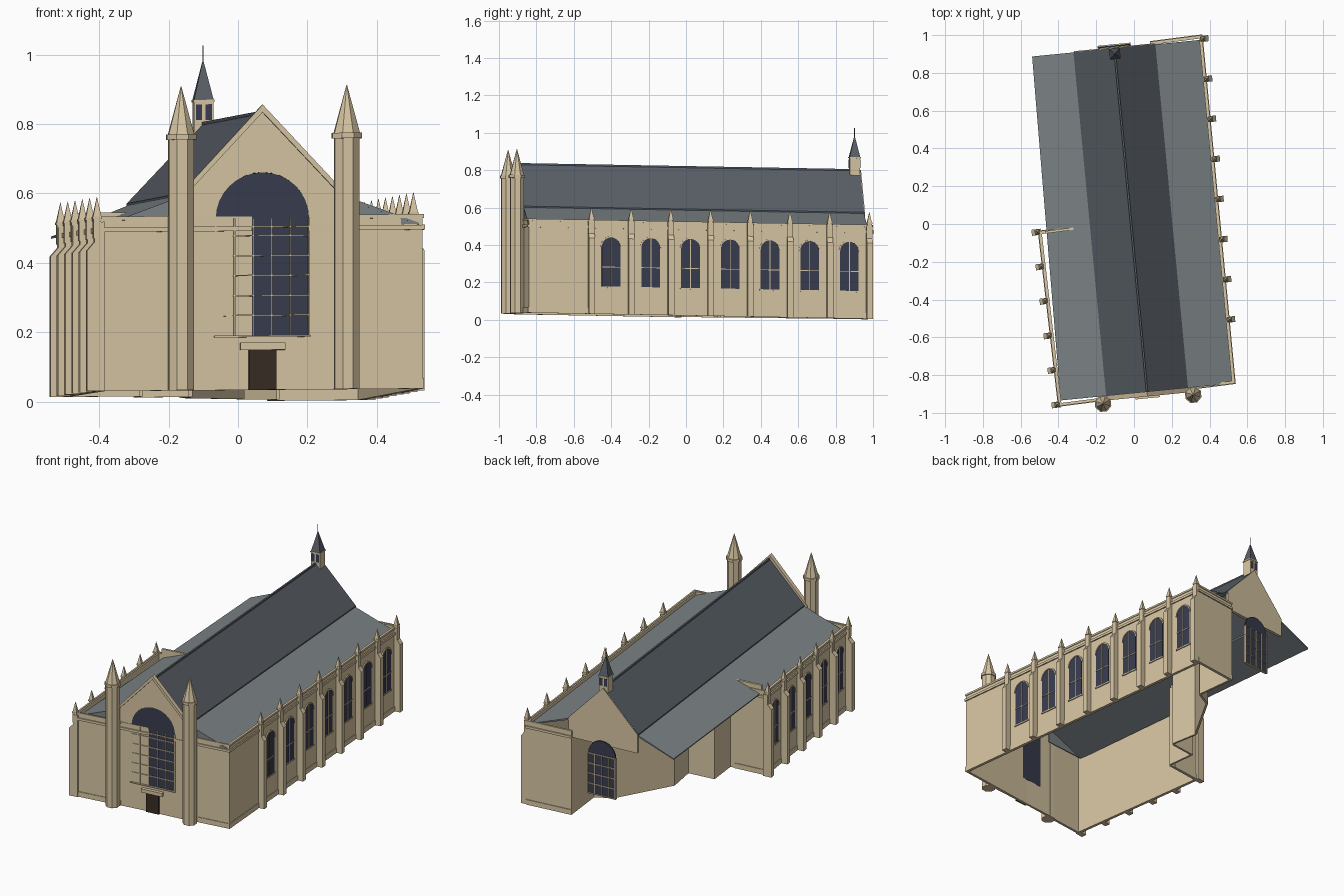
import bpy, bmesh, math
from mathutils import Matrix, Vector

if "Cube" in bpy.data.objects:
    bpy.data.objects.remove(bpy.data.objects["Cube"])

# Local frame: u across the front, v toward the back, z up (plan is slightly skewed)
M = Matrix(((0.9918, -0.0945, 0, 0.07),
            (0.128, 0.9955, 0, -0.90),
            (0.008, -0.018, 1, 0.034),
            (0, 0, 0, 1)))


def mat(name, c):
    m = bpy.data.materials.new(name)
    m.diffuse_color = (*c, 1)
    m.use_nodes = True
    m.node_tree.nodes["Principled BSDF"].inputs["Base Color"].default_value = m.diffuse_color
    return m


STONE = mat("stone", (0.68, 0.56, 0.365))
SLATE = mat("dark_slate", (0.10, 0.115, 0.135))
LEAD = mat("lead_roof", (0.20, 0.225, 0.235))
GLASS = mat("glass", (0.04, 0.045, 0.075))
WOOD = mat("door_wood", (0.04, 0.025, 0.018))


class Part:
    """Collects solids in local coordinates and turns them into one object."""
    def __init__(self, name, material):
        self.name, self.mat, self.bm = name, material, bmesh.new()

    def prism(self, pts, vec):
        f = self.bm.faces.new([self.bm.verts.new(p) for p in pts])
        r = bmesh.ops.extrude_face_region(self.bm, geom=[f], use_keep_orig=True)
        vs = [g for g in r["geom"] if isinstance(g, bmesh.types.BMVert)]
        bmesh.ops.translate(self.bm, verts=vs, vec=Vector(vec))

    def box(self, u0, u1, v0, v1, z0, z1):
        self.prism([(u0, v0, z0), (u1, v0, z0), (u1, v1, z0), (u0, v1, z0)], (0, 0, z1 - z0))

    def cone(self, u, v, z0, z1, r0, r1, n=8):
        rot = Matrix.Rotation(math.pi / n, 4, 'Z')
        bmesh.ops.create_cone(self.bm, cap_ends=True, segments=n, radius1=r0, radius2=r1,
                              depth=z1 - z0,
                              matrix=Matrix.Translation((u, v, (z0 + z1) / 2)) @ rot)

    def done(self, square=False):
        """square: part follows the nave axis instead of the skewed outer walls."""
        bmesh.ops.recalc_face_normals(self.bm, faces=self.bm.faces)
        for p in (w.co for w in self.bm.verts):
            if square:
                p.y -= 0.03 * (p.x + 0.03)
            elif p.x < -0.4:                # left side splays outward toward the back
                p.x -= 0.02 * max(p.y, 0)
            elif p.x > 0.4:
                p.x -= 0.005
        me = bpy.data.meshes.new(self.name)
        self.bm.transform(M)
        self.bm.to_mesh(me)
        self.bm.free()
        me.materials.append(self.mat)
        bpy.context.collection.objects.link(bpy.data.objects.new(self.name, me))


def arc(half, spring, rise, a0=0, a1=180, n=12):
    angs = [math.radians(a0 + (a1 - a0) * i / n) for i in range(n + 1)]
    return [(half * math.cos(a), spring + rise * math.sin(a)) for a in angs]


def arched(half, sill, spring, rise):
    return [(-half, sill), (half, sill)] + arc(half, spring, rise)


W, L, T = 0.47, 1.845, 0.013        # half width, length, wall thickness
LEFT_END, TOP = 0.925, 0.50
RIDGE, EAVE, EAVE_U, LOW_Z = 0.80, 0.572, 0.218, 0.478

# outer walls, with plinth and cornice strips
walls, trim = Part("aisle_walls", STONE), Part("plinth_and_cornice", STONE)
for u0, u1, v0, v1 in ((W - T, W, 0, L), (-W, -W + T, 0, LEFT_END), (-W, W, 0, 0.011),
                       (0.19, W, L - T, L), (-W, -0.27, LEFT_END - T, LEFT_END)):
    walls.box(u0, u1, v0, v1, 0, TOP)
for z0, z1, p in ((0, 0.03, 0.004), (0.458, 0.472, 0.007), (0.492, TOP + 0.003, 0.004)):
    trim.box(W - 0.005, W + p, -p, L + p, z0, z1)
    trim.box(-W - p, -W + 0.005, -p, LEFT_END + p, z0, z1)
    trim.box(0.2, W, -p, 0.005, z0, z1)
    trim.box(-W, -0.2, -p, 0.005, z0, z1)
    trim.box(0.19, W, L - 0.005, L + p, z0, z1)
    trim.box(-W, -0.3, LEFT_END - 0.005, LEFT_END + p, z0, z1)
trim.box(-0.2, -0.03, -0.007, 0.005, 0.458, 0.472)
trim.box(0.135, 0.2, -0.01, 0.005, 0.458, 0.472)
trim.box(-0.44, -0.28, LEFT_END - T, LEFT_END, TOP, 0.53)
walls.done()
trim.done()

# stepped inner walls at the open back left side
inner = Part("stepped_inner_walls", STONE)
path = [(-0.27, 0.925), (-0.27, 1.1), (-0.11, 1.1), (-0.12, 1.27),
        (0.09, 1.56), (0.19, 1.6), (0.19, L)]
for a, b in zip(path, path[1:]):
    n = Vector((b[1] - a[1], a[0] - b[0])).normalized() * 0.012
    inner.prism([(*a, 0), (*b, 0), (b[0] + n.x, b[1] + n.y, 0), (a[0] + n.x, a[1] + n.y, 0)],
                (0, 0, 0.5))
inner.done()

# nave and aisle roofs as thin sheets, aisle ends closed at the front
nave, aisle = Part("nave_roof", SLATE), Part("aisle_roofs", LEAD)
for s, out in ((-1, 0.46), (1, 0.455)):
    nave.prism([(0, 0.008, RIDGE), (s * EAVE_U, 0.008, EAVE), (s * EAVE_U, 0.008, EAVE - 0.01),
                (0, 0.008, RIDGE - 0.012)], (0, L - 0.012, 0))
    aisle.prism([(s * 0.2, 0.012, EAVE), (s * out, 0.012, LOW_Z), (s * out, 0.012, LOW_Z - 0.006),
                 (s * 0.2, 0.012, EAVE - 0.01)], (0, L - 0.018, 0))
    aisle.prism([(s * 0.2, 0.013, EAVE - 0.004), (s * out, 0.013, LOW_Z - 0.004),
                 (s * 0.2, 0.013, LOW_Z - 0.004)], (0, 0.004, 0))
for p in (w.co for w in aisle.bm.verts):    # left eave runs in slightly toward the back
    if p.x < -0.4 and p.y > 1:
        p.x += 0.022
nave.box(-0.005, 0.005, 0.012, L - 0.01, RIDGE - 0.005, RIDGE + 0.004)
nave.done(True)
aisle.done(True)

# front gable, built as two halves around the arched opening
gable = Part("front_gable", STONE)
coping = Part("gable_coping", STONE)
HW, SILL, SPRING, RISE = 0.135, 0.157, 0.495, 0.132
for s in (-1, 1):
    half = ([(0, 0), (0, SILL), (HW, SILL)] + arc(HW, SPRING, RISE, 0, 90, 8)
            + [(0, 0.80), (0.24, 0.555), (0.215, 0.53), (0.215, 0)])
    gable.prism([(s * u, -0.001, z) for u, z in half], (0, 0.012, 0))
    coping.prism([(s * u, -0.012, z) for u, z in
                  ((0, 0.822), (0.235, 0.57), (0.235, 0.55), (0, 0.80))], (0, 0.026, 0))
gable.done(True)
coping.done(True)

# great front window, its left half lying just behind the front wall plane
glass = Part("front_window_glass", GLASS)
glass.prism([(u, 0.0, z) for u, z in arched(HW + 0.002, SILL, SPRING, RISE)], (0, 0.012, 0))
glass.done(True)
bars = Part("front_window_tracery", STONE)
for i in range(6):
    u = -0.135 + 0.054 * i
    bars.box(u - 0.002, u + 0.002, -0.006, 0.01, SILL, SPRING)
for z in (0.215, 0.272, 0.33, 0.387, 0.445, 0.47):
    bars.box(-HW, HW, -0.006, 0.01, z - 0.002, z + 0.002)
bars.box(-0.14, 0.14, -0.012, 0.01, SILL - 0.005, SILL)
bars.done(True)

# entrance door and hood
door = Part("front_door", WOOD)
door.box(-0.04, 0.04, -0.012, 0.005, 0, 0.115)
door.done(True)
hood = Part("door_hood", STONE)
hood.box(-0.065, 0.065, -0.022, 0.005, 0.115, 0.136)
hood.done(True)

# octagonal front turrets
turrets = Part("front_turrets", STONE)
for u in (-0.238, 0.242):
    turrets.cone(u, -0.027, 0, 0.725, 0.039, 0.039)
    turrets.cone(u, -0.027, 0.722, 0.738, 0.046, 0.046)
    turrets.cone(u, -0.027, 0.738, 0.876, 0.04, 0.001)
turrets.done(True)

# side buttresses with pinnacles
butt, pins = Part("buttresses", STONE), Part("buttress_pinnacles", STONE)
RIGHT_V = [0.335 + 0.2133 * i for i in range(8)]
LEFT_V = [0.005 + 0.184 * i for i in range(6)]
for s, rows, out, drop in ((1, RIGHT_V, 0.036, 0), (-1, LEFT_V, 0.04, 0.012)):
    for v in rows:
        butt.prism([(s * u, v - 0.016, z) for u, z in
                    ((W - 0.01, 0), (W + out, 0), (W + out, 0.405), (W + 0.018, 0.43),
                     (W + 0.018, 0.5 - drop), (W - 0.01, 0.5 - drop))], (0, 0.032, 0))
        c, z = s * (W + (0.006 if s > 0 else 0.01)), 0.515 - drop
        pins.box(c - 0.011, c + 0.011, v - 0.012, v + 0.012, 0.44, z)
        pins.box(c - 0.014, c + 0.014, v - 0.014, v + 0.014, z - 0.007, z)
        pins.cone(c, v, z, z + 0.057, 0.017, 0.0005, 4)
butt.done()
pins.done()

# arched aisle windows between buttresses
panes, frames = Part("aisle_window_glass", GLASS), Part("aisle_window_bars", STONE)
for s, rows, hw in ((1, RIGHT_V, 0.05), (-1, LEFT_V, 0.045)):
    for v0, v1 in zip(rows, rows[1:]):
        c = (v0 + v1) / 2
        panes.prism([(s * (W - 0.003), c + t, z) for t, z in arched(hw, 0.147, 0.36, 0.05)],
                    (s * 0.006, 0, 0))
        ua, ub = sorted((s * W, s * (W + 0.006)))
        frames.box(ua, ub, c - 0.002, c + 0.002, 0.147, 0.408)
        frames.box(ua, ub, c - hw, c + hw, 0.25, 0.254)
        frames.box(ua, ub, c - hw - 0.005, c + hw + 0.005, 0.141, 0.148)
        rim = arc(hw, 0.36, 0.05) + arc(hw + 0.006, 0.36, 0.056)[::-1]
        frames.prism([(s * W, c + t, z) for t, z in rim], (s * 0.006, 0, 0))
panes.done()
frames.done()

# back gable with its window hanging below
back = Part("back_gable", STONE)
back.prism([(u, L - 0.018, z) for u, z in
            ((-0.215, 0.46), (0.215, 0.46), (0.215, EAVE), (0, RIDGE), (-0.215, EAVE))],
           (0, 0.018, 0))
back.done(True)
bglass = Part("back_window_glass", GLASS)
bglass.prism([(u, L + 0.002, z) for u, z in arched(0.085, 0.16, 0.40, 0.085)], (0, 0.008, 0))
bglass.done(True)
bbars = Part("back_window_tracery", STONE)
for u in (-0.085, -0.043, 0, 0.043, 0.085):
    bbars.box(u - 0.002, u + 0.002, L, L + 0.016, 0.16, 0.40)
for z in (0.16, 0.22, 0.28, 0.34, 0.40):
    bbars.box(-0.088, 0.088, L, L + 0.016, z - 0.002, z + 0.002)
bbars.done(True)

# bellcote with louvres and slate spire
BV = 1.81
bell = Part("bellcote", STONE)
bell.box(-0.028, 0.028, BV - 0.028, BV + 0.028, 0.745, 0.868)
bell.box(-0.031, 0.031, BV - 0.031, BV + 0.031, 0.862, 0.868)
bell.done(True)
louvre = Part("bellcote_louvres", GLASS)
for c in (-0.014, 0.014):
    louvre.box(c - 0.009, c + 0.009, BV - 0.03, BV + 0.03, 0.81, 0.855)
louvre.done(True)
spire = Part("bellcote_spire", SLATE)
spire.cone(0, BV, 0.868, 0.983, 0.04, 0.001, 4)
spire.cone(0, BV, 0.97, 1.025, 0.0016, 0.0016, 6)
spire.done(True)
